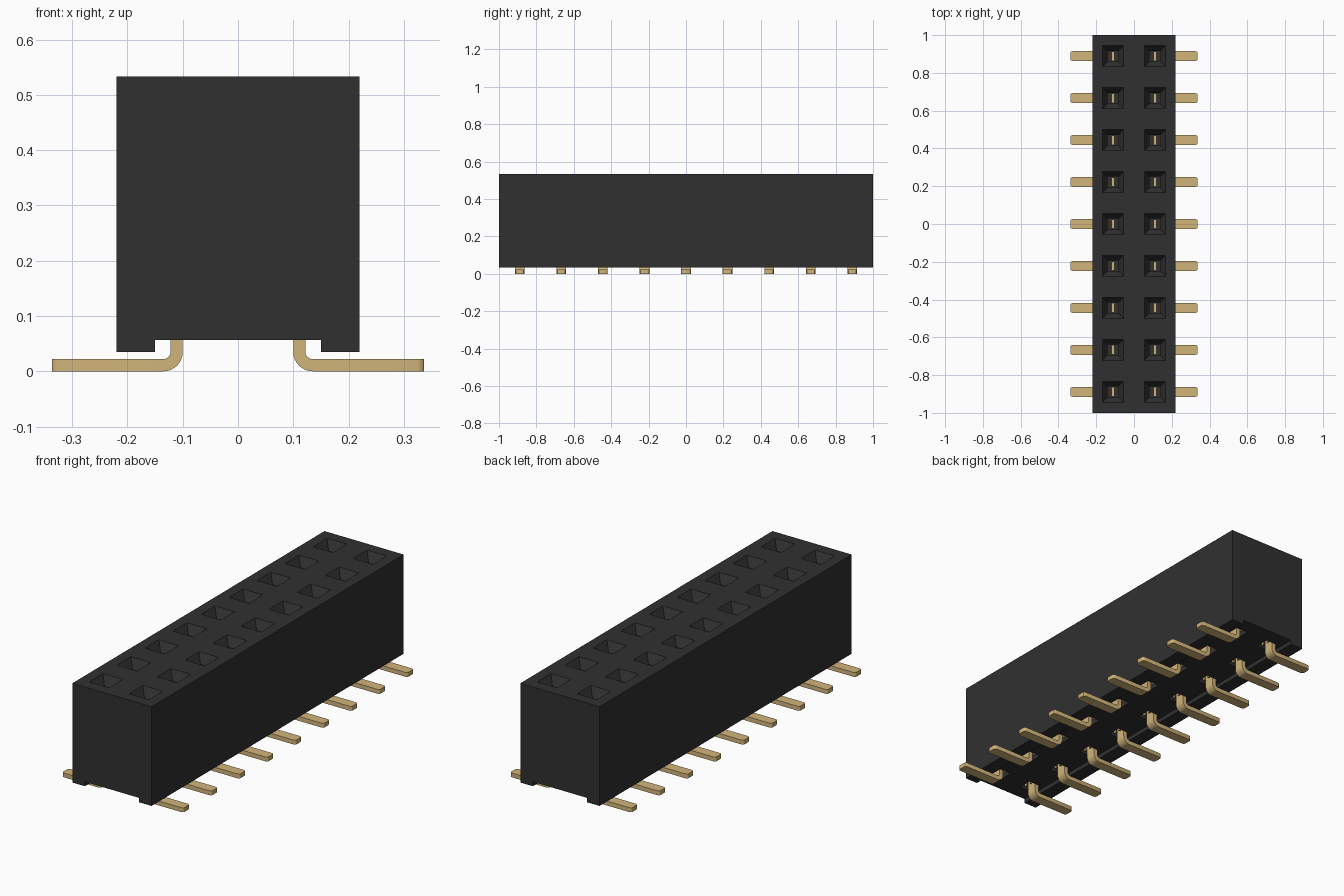
import bpy, bmesh, math

cube = bpy.data.objects.get("Cube")
if cube:
    bpy.data.objects.remove(cube, do_unlink=True)

ROWS = 9
PITCH = 2 / ROWS
PIN_X = PITCH / 2
row_ys = [(i - (ROWS - 1) / 2) * PITCH for i in range(ROWS)]


def make_material(name, color):
    mat = bpy.data.materials.new(name)
    mat.use_nodes = True
    mat.diffuse_color = color
    mat.node_tree.nodes["Principled BSDF"].inputs["Base Color"].default_value = color
    return mat


black = make_material("black plastic", (0.03, 0.03, 0.03, 1))
gold = make_material("gold metal", (0.64, 0.46, 0.195, 1))


def finish(bm, name, mat):
    bmesh.ops.recalc_face_normals(bm, faces=bm.faces)
    mesh = bpy.data.meshes.new(name)
    bm.to_mesh(mesh)
    bm.free()
    mesh.materials.append(mat)
    obj = bpy.data.objects.new(name, mesh)
    bpy.context.collection.objects.link(obj)
    return obj


def extrude_xz(bm, points, y0, y1):
    """Prism of an x-z outline between two y positions."""
    face = bm.faces.new([bm.verts.new((x, y0, z)) for x, z in points])
    moved = bmesh.ops.extrude_face_region(bm, geom=[face])["geom"]
    verts = [v for v in moved if isinstance(v, bmesh.types.BMVert)]
    bmesh.ops.translate(bm, verts=verts, vec=(0, y1 - y0, 0))


def box(bm, x0, x1, y0, y1, z0, z1):
    extrude_xz(bm, [(x0, z0), (x1, z0), (x1, z1), (x0, z1)], y0, y1)


def square_shaft(bm, cx, cy, rings):
    """Stack of square rings given as (height, half width)."""
    loops = []
    for z, r in rings:
        loops.append([bm.verts.new((cx + r * sx, cy + r * sy, z))
                      for sx, sy in ((-1, -1), (1, -1), (1, 1), (-1, 1))])
    for a, b in zip(loops, loops[1:]):
        for k in range(4):
            n = (k + 1) % 4
            bm.faces.new((a[k], a[n], b[n], b[k]))
    bm.faces.new(loops[0])
    bm.faces.new(loops[-1])


# Housing with a groove along the underside
bm = bmesh.new()
half = [(0.15, 0.057), (0.15, 0.035), (0.22, 0.035), (0.22, 0.533)]
extrude_xz(bm, half + [(-x, z) for x, z in reversed(half)], -1, 1)
housing = finish(bm, "housing", black)

# Tapered sockets from above and pockets from below
bm = bmesh.new()
for side in (-1, 1):
    for y in row_ys:
        square_shaft(bm, side * PIN_X, y,
                     [(0.22, 0.028), (0.49, 0.028), (0.533, 0.055), (0.56, 0.055)])
        xs = sorted((side * 0.06, side * 0.128))
        box(bm, *xs, y - 0.034, y + 0.034, 0.045, 0.18)
cutter = finish(bm, "socket_cutter", black)
cutter.hide_render = True

cut = housing.modifiers.new("sockets", 'BOOLEAN')
cut.operation = 'DIFFERENCE'
cut.solver = 'EXACT'
cut.object = cutter
bpy.context.view_layer.objects.active = housing
bpy.ops.object.modifier_apply(modifier=cut.name)
bpy.data.objects.remove(cutter, do_unlink=True)

# Bent surface-mount leg: stem, rounded bend, flat foot
BEND = 0.035
TIP = 0.337
THICK = 0.022
CX, CZ = 0.1 + BEND, BEND
angles = [math.pi + math.pi / 2 * i / 8 for i in range(9)]


def arc(r):
    return [(CX + r * math.cos(a), CZ + r * math.sin(a)) for a in angles]


outline = [(0.1, 0.19)] + arc(BEND) + [(TIP, 0), (TIP, THICK)]
outline += list(reversed(arc(BEND - THICK))) + [(0.1 + THICK, 0.19)]

bm = bmesh.new()
extrude_xz(bm, outline, -0.026, 0.026)
tip_edges = [e for e in bm.edges
             if all(v.co.x > TIP - 0.001 for v in e.verts)
             and abs(e.verts[0].co.z - e.verts[1].co.z) > 0.01]
bmesh.ops.bevel(bm, geom=tip_edges, offset=0.012, segments=3, profile=0.5, affect='EDGES')
# Blade up into the socket, and two spring fingers in the pocket
box(bm, PIN_X - 0.007, PIN_X + 0.007, -0.025, 0.025, 0.17, 0.32)
for s in (-1, 1):
    box(bm, 0.078, 0.086, s * 0.018 - 0.006, s * 0.018 + 0.006, 0.062, 0.185)
leg = finish(bm, "left_pin_1", gold)
bpy.context.view_layer.objects.active = leg
leg.select_set(True)
bpy.ops.object.shade_smooth_by_angle(angle=math.radians(30))
leg_mesh = leg.data

# Repeat the pin along both rows, turning it around for the right row
for name, turn in (("left", 0), ("right", math.pi)):
    for i, y in enumerate(row_ys):
        if name == "left" and i == 0:
            pin = leg
        else:
            pin = bpy.data.objects.new(f"{name}_pin_{i + 1}", leg_mesh)
            bpy.context.collection.objects.link(pin)
        pin.location.y = y
        pin.rotation_euler.z = turn
